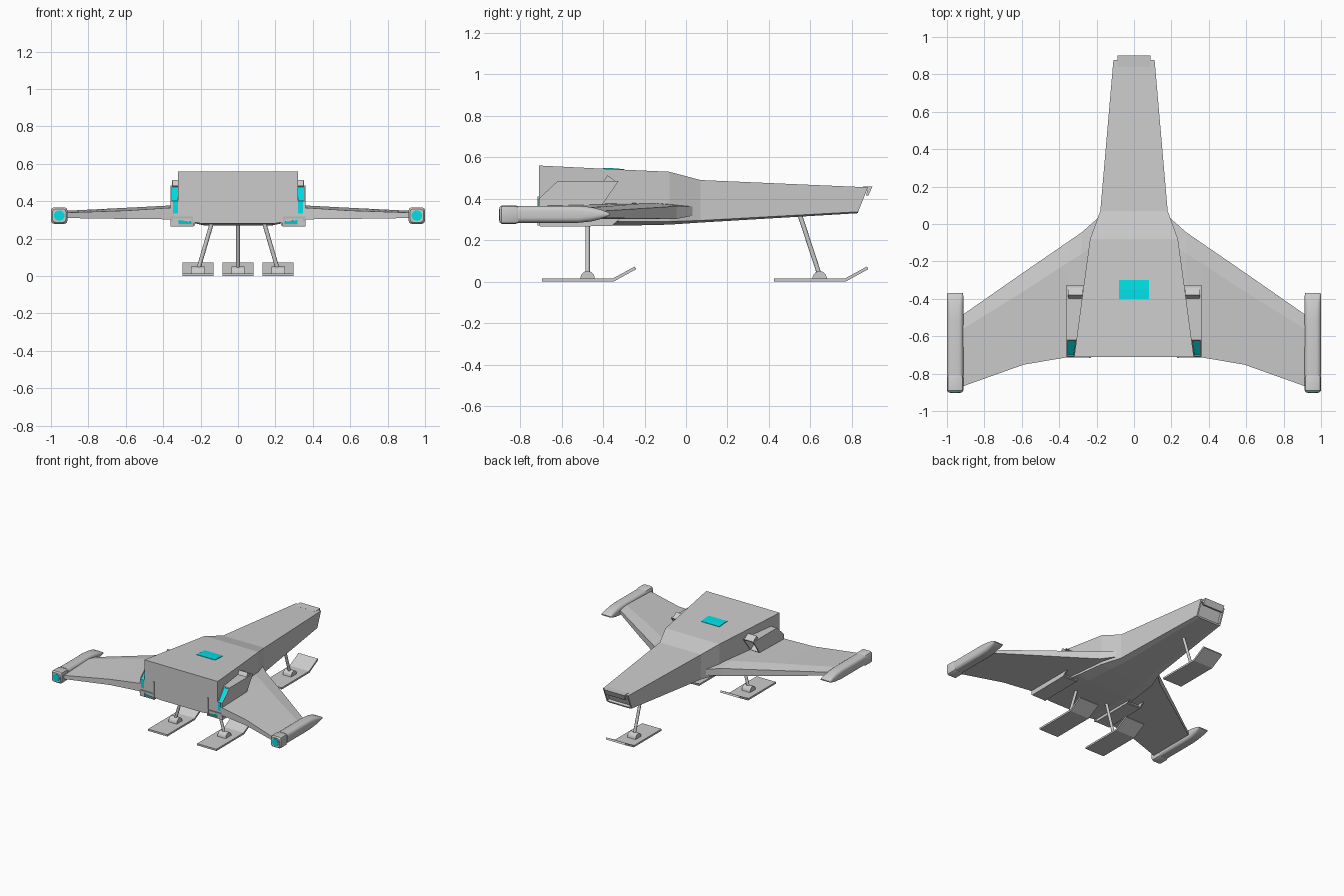
import bpy, bmesh, math
from mathutils import Vector

if "Cube" in bpy.data.objects:
    bpy.data.objects.remove(bpy.data.objects["Cube"])

cyan = bpy.data.materials.new("cyan_glow")
cyan.diffuse_color = (0.0, 0.75, 0.8, 1)
cyan.use_nodes = True
cyan.node_tree.nodes["Principled BSDF"].inputs["Base Color"].default_value = cyan.diffuse_color


def finish(name, bm, mirror=False, smooth=None, mat=None):
    bm.normal_update()
    me = bpy.data.meshes.new(name)
    bm.to_mesh(me)
    bm.free()
    if smooth:
        me.shade_smooth()
        me.set_sharp_from_angle(angle=math.radians(smooth))
    ob = bpy.data.objects.new(name, me)
    bpy.context.collection.objects.link(ob)
    if mat:
        me.materials.append(mat)
    if mirror:
        ob.modifiers.new("mirror", 'MIRROR').use_mirror_merge = False
    return ob


def loft(name, rings, mirror=False, smooth=None, mat=None, insets=()):
    """Skin equal rings with end caps. insets: (face indices, rim, depth, glow)."""
    bm = bmesh.new()
    vs = [[bm.verts.new(p) for p in r] for r in rings]
    n = len(rings[0])
    faces = []
    for a, b in zip(vs, vs[1:]):
        for i in range(n):
            j = (i + 1) % n
            faces.append(bm.faces.new((a[i], a[j], b[j], b[i])))
    faces.append(bm.faces.new(vs[0][::-1]))
    faces.append(bm.faces.new(vs[-1]))
    bmesh.ops.recalc_face_normals(bm, faces=bm.faces)
    for ids, rim, depth, glow in insets:
        sel = [faces[i] for i in ids]
        bmesh.ops.inset_region(bm, faces=sel, thickness=rim, use_even_offset=True)
        bmesh.ops.inset_region(bm, faces=sel, thickness=0.0005, depth=-depth, use_even_offset=True)
        if glow:
            bm.normal_update()
            g = bmesh.new()
            for f in sel:
                g.faces.new([g.verts.new(v.co + f.normal * 0.002) for v in f.verts])
            finish(name + "_glow", g, mirror, None, cyan)
    return finish(name, bm, mirror, smooth, mat)


def slab(name, profile, x0, x1, **kw):
    """Extrude a (y, z) profile along x."""
    return loft(name, [[(x, y, z) for y, z in profile] for x in (x0, x1)], **kw)


def rod(name, a, b, r, n=12, **kw):
    a, b = Vector(a), Vector(b)
    q = (b - a).to_track_quat('Z', 'Y')
    ring = [q @ Vector((r * math.cos(t), r * math.sin(t), 0))
            for t in (2 * math.pi * i / n for i in range(n))]
    return loft(name, [[p + c for p in ring] for c in (a, b)], **kw)


def rounded(cx, y, cz, w, h, r, seg=4):
    """Rounded rectangle ring across y."""
    r = min(r, w, h)
    pts = []
    for k, (sx, sz) in enumerate(((1, 1), (-1, 1), (-1, -1), (1, -1))):
        for i in range(seg + 1):
            t = math.pi / 2 * (k + i / seg)
            pts.append((cx + sx * (w - r) + r * math.cos(t), y,
                        cz + sz * (h - r) + r * math.sin(t)))
    return pts


# hull: y, half width, top, lower edge, keel half width, keel depth
hull = []
for y, w, zt, zb, k, zk in ((-0.71, .32, .56, .30, .19, .28),
                            (-0.30, .265, .54, .29, .18, .27),
                            (-0.08, .235, .53, .29, .16, .275),
                            (0.07, .18, .49, .295, .13, .285),
                            (0.86, .11, .455, .337, .085, .33)):
    ring = [(w, zt), (w, zb), (k, zk), (-k, zk), (-w, zb), (-w, zt)]
    slope = 0.4 if y > 0.5 else 0
    hull.append([(x, y + slope * (z - 0.41), z) for x, z in ring])
loft("hull", hull, insets=[((25,), .012, .02, False)])

# nose lip over the recess
slab("nose_lip", [(0.84, .457), (0.9, .46), (0.88, .415), (0.868, .415), (0.875, .44), (0.84, .44)],
     -0.088, 0.088)

# glowing panel on the roof
slab("roof_panel", [(-0.40, .543), (-0.30, .538), (-0.30, .543), (-0.35, .547), (-0.40, .548)],
     -0.08, 0.08, mat=cyan)

# wings: x, leading y, bottom, edge top, ridge y, ridge z, trailing y, trailing top
wing = []
for x, yl, zb, zl, yr, zr, yt, zt in ((.15, .07, .325, .36, -.08, .37, -.69, .37),
                                      (.28, -.045, .303, .365, -.16, .38, -.70, .37),
                                      (.36, -.10, .303, .36, -.21, .377, -.713, .365),
                                      (.59, -.258, .305, .35, -.36, .365, -.752, .35),
                                      (.93, -.495, .31, .335, -.57, .348, -.873, .338)):
    wing.append([(x, yl, zb), (x, yl, zl), (x, yr, zr), (x, yt, zt), (x, yt, zb)])
loft("wing", wing, mirror=True)

# upper engine pods hugging the hull sides
pod = [(-.71, .27), (-.71, .40), (-.62, .485), (-.325, .485), (-.405, .37), (-.42, .27)]
inner = [(.318 + (y + .71) * -.135, y, z) for y, z in pod]
outer = [(.36, y, z) for y, z in pod]
loft("upper_engine", [inner, outer], mirror=True,
     insets=[((1,), .006, .008, True), ((3,), .008, .06, False)])
# lower strip of the upper exhaust
slab("exhaust_strip", [(-.712, .335), (-.712, .40), (-.70, .40), (-.70, .335)],
     .322, .347, mirror=True, mat=cyan)

# lower engine pods under the wing roots
slab("lower_engine", [(-.705, .265), (-.715, .318), (-.30, .318), (-.36, .268)],
     .237, .36, mirror=True,
     insets=[((0,), .012, .006, True), ((2,), .008, .04, False)])
slab("rear_plate", [(-.717, .27), (-.717, .41), (-.70, .41), (-.70, .27)], .23, .24, mirror=True)

# wing tip pods with a rear collar and wedge nose
X = .956
loft("tip_pod", [rounded(X, y, z, w, h, r) for y, z, w, h, r in (
    (-.81, .325, .044, .041, .025), (-.52, .325, .044, .041, .025),
    (-.46, .325, .044, .035, .025), (-.41, .325, .044, .023, .02),
    (-.38, .325, .043, .011, .01), (-.368, .325, .04, .004, .004))], mirror=True, smooth=35)
loft("tip_collar", [rounded(X, y, .323, w, w, .016, 2) for y, w in (
    (-.90, .036), (-.89, .044), (-.82, .044), (-.808, .04))], mirror=True, smooth=25)
rod("tip_glow", (X, -.903, .323), (X, -.89, .323), .028, 24, mirror=True, mat=cyan)


# landing gear: skid, half round pivot and leaning strut
def gear(name, x, y, top, mirror):
    skid = [(-.22, 0), (.125, 0), (.235, .06), (.228, .073), (.12, .014), (-.22, .014)]
    slab(name + "_skid", [(y + a, z) for a, z in skid], x - .084, x + .084, mirror=mirror)
    dome = [(y + .035 * math.cos(math.pi * i / 10), .013 + .038 * math.sin(math.pi * i / 10))
            for i in range(11)]
    slab(name + "_pivot", dome, x - .036, x + .036, mirror=mirror, smooth=35)
    rod(name + "_strut", (x, y, .03), top, .011, mirror=mirror, smooth=40)


gear("nose_gear", 0, .645, (0, .545, .335), False)
gear("rear_gear", .214, -.475, (.138, -.475, .29), True)
